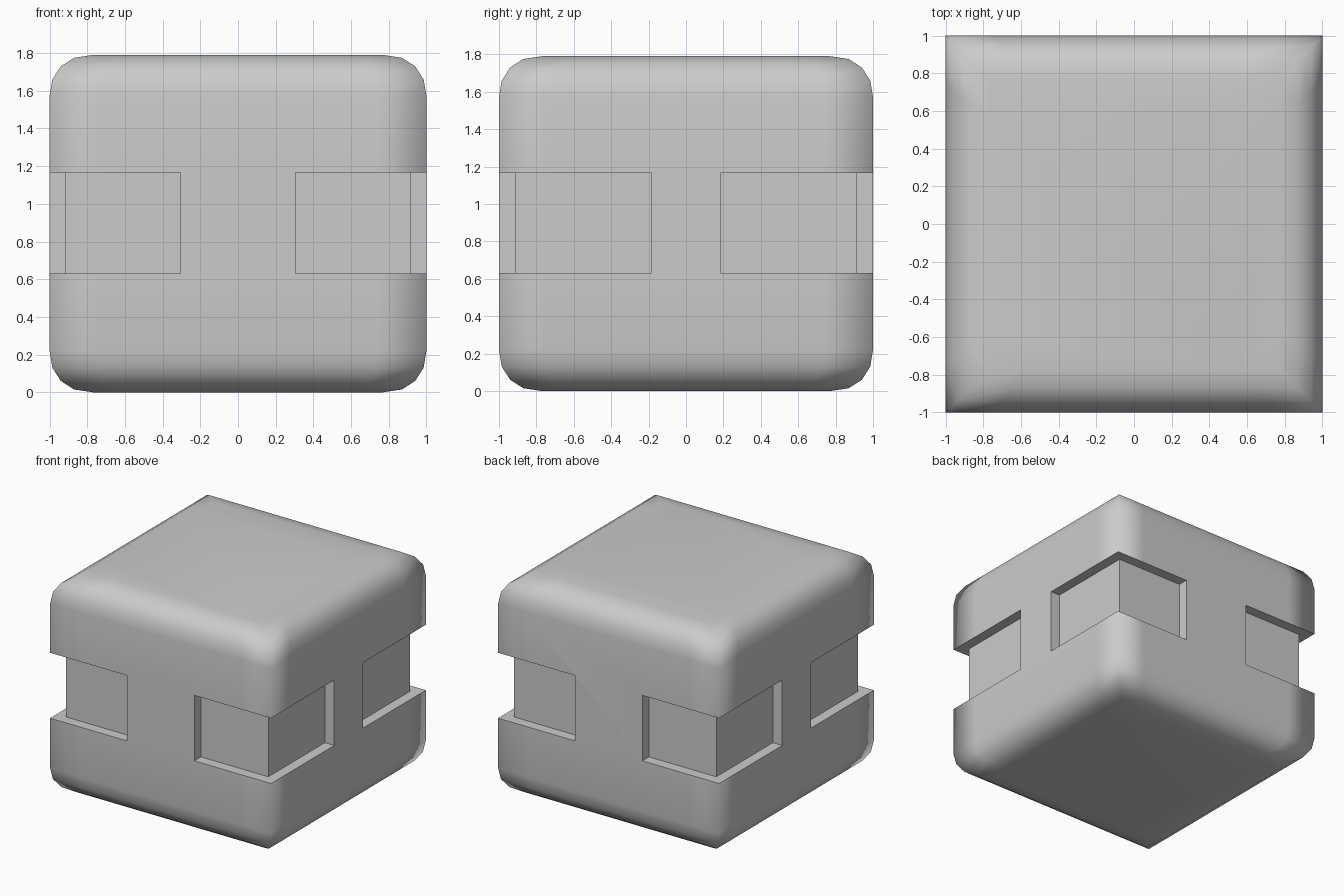
import bpy, bmesh

if "Cube" in bpy.data.objects:
    bpy.data.objects.remove(bpy.data.objects["Cube"])

H = 1.79
Z0, Z1 = 0.63, 1.165          # notch height range
CORE = 0.915                  # half width of the recessed core
NX, NY = 0.305, 0.185         # where the notches start on front / side


def finish(name, bm, smooth):
    bmesh.ops.recalc_face_normals(bm, faces=bm.faces)
    for f in bm.faces:
        f.smooth = smooth
    me = bpy.data.meshes.new(name)
    bm.to_mesh(me)
    bm.free()
    ob = bpy.data.objects.new(name, me)
    bpy.context.collection.objects.link(ob)
    return ob


def loft(bm, rings):
    loops = [[bm.verts.new(p) for p in r] for r in rings]
    n = len(loops[0])
    for a, b in zip(loops, loops[1:]):
        for i in range(n):
            j = (i + 1) % n
            bm.faces.new((a[i], a[j], b[j], b[i]))
    bm.faces.new(loops[0][::-1])
    bm.faces.new(loops[-1])


def square_ring(h, z):
    c = 0.74 * h
    pts = []
    x, y = 1, 0
    for nx, ny in ((0, -1), (1, 0), (0, 1), (-1, 0)):
        tx, ty = -ny, nx
        for t in (-h, -c, c):
            pts.append((nx * h + tx * t, ny * h + ty * t, z))
    return pts


# body: square cross-sections following a rounded side profile
half = [(0.77, 0.0), (0.87, 0.015), (0.94, 0.06), (0.985, 0.13), (1.0, 0.22)]
profile = half + [(h, H - z) for h, z in reversed(half)]
bm = bmesh.new()
loft(bm, [square_ring(h, z) for h, z in profile])
body = finish("rounded_block", bm, True)

# cutter: L-shaped prism around each vertical corner
bm = bmesh.new()
L = [(NX, 1.1), (NX, CORE), (CORE, CORE), (CORE, NY), (1.1, NY), (1.1, 1.1)]
for sx in (-1, 1):
    for sy in (-1, 1):
        loft(bm, [[(sx * x, sy * y, z) for x, y in L] for z in (Z0, Z1)])
cutter = finish("corner_notch_cutter", bm, False)
cutter.hide_render = True
cutter.hide_viewport = False
cutter.display_type = 'WIRE'

# cut the notches and apply
mod = body.modifiers.new("notches", 'BOOLEAN')
mod.operation = 'DIFFERENCE'
mod.solver = 'EXACT'
mod.object = cutter
bpy.context.view_layer.objects.active = body
body.select_set(True)
bpy.ops.object.modifier_apply(modifier=mod.name)
bpy.data.objects.remove(cutter)
